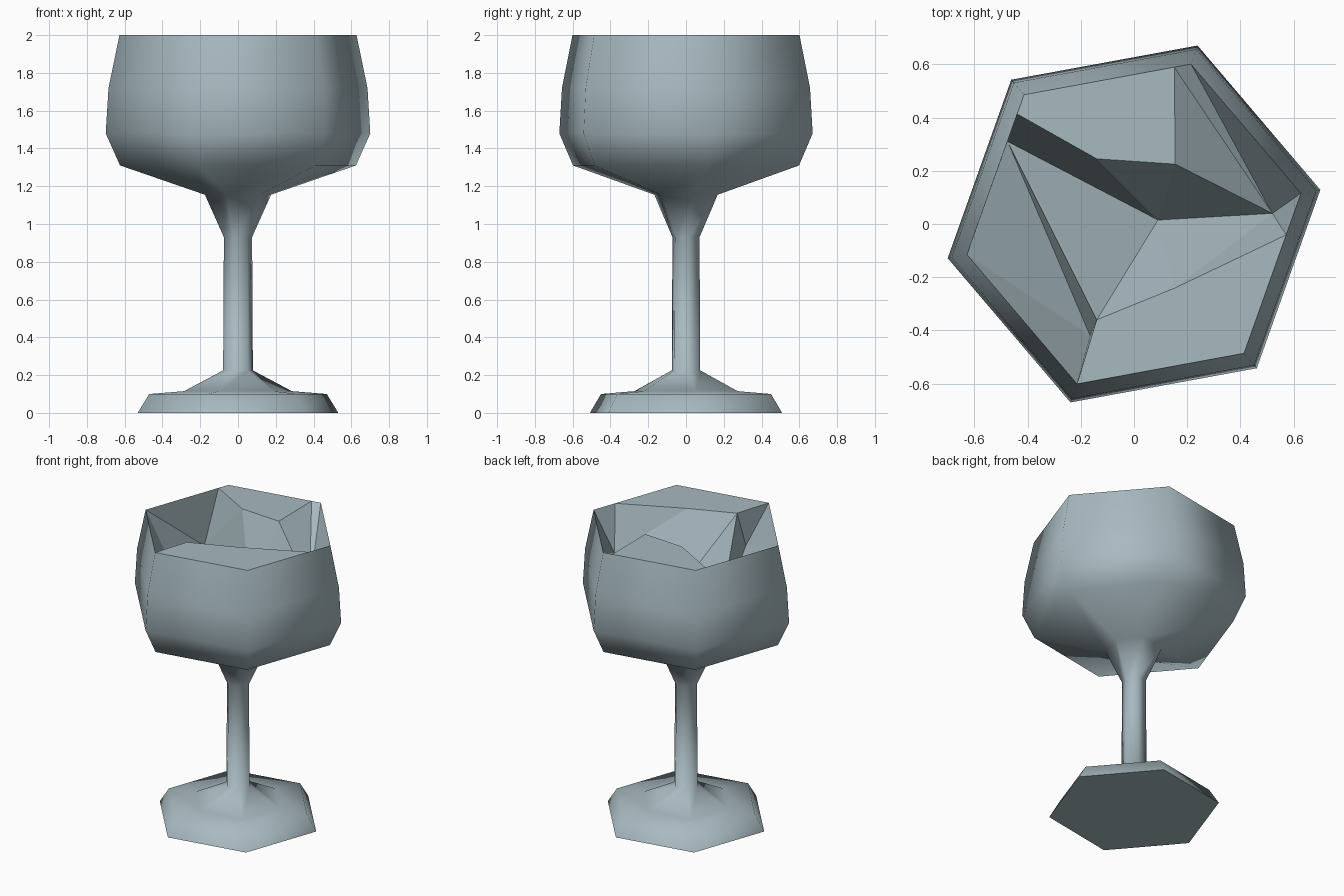
import bpy, bmesh, math
from mathutils import Vector

if "Cube" in bpy.data.objects:
    bpy.data.objects.remove(bpy.data.objects["Cube"])

glass = bpy.data.materials.new("blue_grey")
glass.diffuse_color = (0.39, 0.49, 0.53, 1)
glass.use_nodes = True
glass.node_tree.nodes["Principled BSDF"].inputs["Base Color"].default_value = glass.diffuse_color
TURN = math.radians(10.4)


def ring_point(r, z, i):
    a = TURN + i * math.pi / 3
    return Vector((r * math.cos(a), r * math.sin(a), z))


def finish(bm, name):
    me = bpy.data.meshes.new(name)
    bm.to_mesh(me)
    bm.free()
    ob = bpy.data.objects.new(name, me)
    me.materials.append(glass)
    bpy.context.collection.objects.link(ob)
    return ob


def lathe(name, profile, cap=False):
    bm = bmesh.new()
    rings = [[bm.verts.new(ring_point(r, z, i)) for i in range(6)] for r, z in profile]
    for lo, hi in zip(rings, rings[1:]):
        for i in range(6):
            j = (i + 1) % 6
            bm.faces.new((lo[i], lo[j], hi[j], hi[i]))
    if cap:
        bm.faces.new(rings[0][::-1])
    ob = finish(bm, name)
    bpy.ops.object.select_all(action='DESELECT')
    ob.select_set(True)
    bpy.context.view_layer.objects.active = ob
    bpy.ops.object.shade_smooth_by_angle(angle=math.radians(61))


# six-sided outside: foot, stem and bowl in one profile
lathe("goblet_outside", [(0.54, 0), (0.478, 0.1), (0.29, 0.115), (0.08, 0.225),
                         (0.076, 0.93), (0.178, 1.155), (0.635, 1.31), (0.712, 1.48),
                         (0.697, 1.72), (0.638, 2.0)], cap=True)

# faceted inside of the bowl: flat ledges at the rim around a valley-shaped hollow
P = {f"r{10 + 60 * i}": ring_point(0.638, 2.0, i) for i in range(6)}
P.update({k: Vector(v) for k, v in {
    "back_l": (-0.14, 0.245, 2), "back_r": (0.155, 0.225, 2),
    "front_l": (-0.14, -0.36, 2), "front_r": (0.155, -0.24, 2),
    "low_front": (-0.165, -0.42, 1.76), "low_l": (-0.475, 0.31, 1.63),
    "low_r": (0.52, 0.04, 1.7), "low_mid": (0.09, 0.015, 1.5)}.items()})
P["rim_l"] = P["r130"].lerp(P["r190"], 0.12)
P["rim_b"] = P["r70"].lerp(P["r130"], 0.1)
P["rim_r"] = P["r10"].lerp(P["r310"], 0.26)
FACES = [
    "rim_l back_l back_r rim_b r130", "r250 r310 rim_r front_r front_l",
    "r190 r250 low_front", "r190 low_front low_l", "r190 low_l rim_l",
    "rim_l low_l back_l", "back_l low_l low_mid", "back_l low_mid back_r",
    "back_r low_mid low_r", "back_r low_r rim_b", "rim_b low_r r70",
    "r70 low_r r10", "r10 low_r rim_r", "rim_r low_r front_r",
    "front_r low_r low_mid", "front_r low_mid front_l", "front_l low_mid low_l",
    "front_l low_l low_front", "front_l low_front r250"]
bm = bmesh.new()
verts = {k: bm.verts.new(v) for k, v in P.items()}
for names in FACES:
    f = bm.faces.new([verts[n] for n in names.split()])
    f.normal_update()
    if f.normal.dot(Vector((0, 0, 2.4)) - f.calc_center_median()) < 0:
        f.normal_flip()
finish(bm, "bowl_inside")
